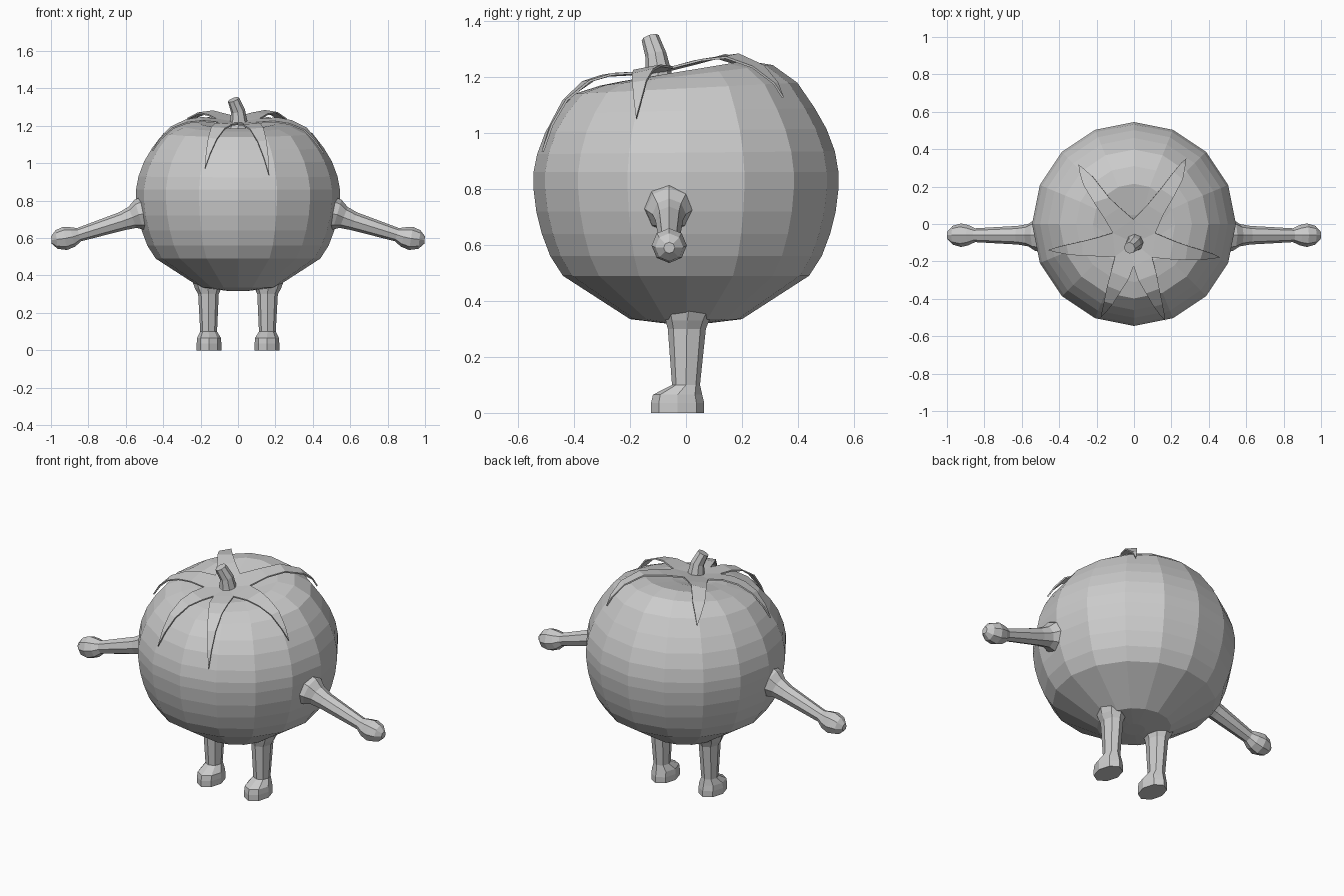
import bpy, bmesh, math
from mathutils import Vector
from mathutils.bvhtree import BVHTree

if "Cube" in bpy.data.objects:
    bpy.data.objects.remove(bpy.data.objects["Cube"])

grey = bpy.data.materials.new("plain_grey")
grey.diffuse_color = (0.6, 0.6, 0.6, 1)
grey.use_nodes = True
grey.node_tree.nodes["Principled BSDF"].inputs["Base Color"].default_value = grey.diffuse_color


def finish(bm, name):
    bmesh.ops.recalc_face_normals(bm, faces=bm.faces)
    me = bpy.data.meshes.new(name)
    bm.to_mesh(me)
    me.materials.append(grey)
    ob = bpy.data.objects.new(name, me)
    bpy.context.collection.objects.link(ob)
    return ob


def loft(rings):
    """Skin a list of point rings and cap both ends."""
    bm = bmesh.new()
    vs = [[bm.verts.new(p) for p in r] for r in rings]
    n = len(vs[0])
    for a, b in zip(vs, vs[1:]):
        for i in range(n):
            j = (i + 1) % n
            bm.faces.new((a[i], a[j], b[j], b[i]))
    bm.faces.new(vs[0][::-1])
    bm.faces.new(vs[-1])
    bmesh.ops.recalc_face_normals(bm, faces=bm.faces)
    return bm


def angles(n):
    return [2 * math.pi * i / n for i in range(n)]


def tube(path, side, n=8):
    """Rings of (x, y, z, radius) set square to the path."""
    pts = [Vector(p[:3]) for p in path]
    rings = []
    for i, p in enumerate(pts):
        t = (pts[min(i + 1, len(pts) - 1)] - pts[max(i - 1, 0)]).normalized()
        u = (side - t * side.dot(t)).normalized()
        v = t.cross(u)
        r = path[i][3]
        rings.append([p + u * r * math.cos(a) + v * r * math.sin(a) for a in angles(n)])
    return loft(rings)


# Body: 16-sided rings (radius, centre y, height, backward slope)
body_rings = [(.06, 0, .318, 0), (.2, 0, .335, 0), (.44, 0, .49, 0), (.485, 0, .56, 0),
              (.515, 0, .64, 0), (.535, 0, .72, 0), (.545, 0, .80, 0), (.545, 0, .86, 0),
              (.532, 0, .93, .01), (.502, 0, 1.01, .01), (.46, 0, 1.08, .02),
              (.398, 0, 1.16, .05), (.31, 0, 1.206, .12), (.22, -.005, 1.222, .165),
              (.12, -.07, 1.2, .15), (.05, -.09, 1.18, .1)]
bm = loft([[(r * math.cos(a), cy + r * math.sin(a), z + s * r * math.sin(a))
            for a in angles(16)] for r, cy, z, s in body_rings])
surface = BVHTree.FromBMesh(bm)
finish(bm, "body")

# Calyx: six leaves lying over the body, joined by a small star centre
centre = Vector((0, -.1, 1.215))
tips = [Vector(t) for t in ((.47, -.18, 1.06), (.28, .35, 1.13), (-.29, .31, 1.14),
                            (-.46, -.14, 1.07), (-.18, -.51, .975), (.17, -.53, .94))]
heading = [math.atan2(t.y - centre.y, t.x - centre.x) for t in tips]
bm = bmesh.new()
mid = bm.verts.new(centre)
notches = []
for i, h in enumerate(heading):
    nxt = heading[(i + 1) % 6]
    a = h + ((nxt - h) % (2 * math.pi)) / 2
    off = Vector((math.cos(a), math.sin(a), 0)) * .125
    notches.append(bm.verts.new(centre + off + Vector((0, 0, .012 + .15 * off.y))))


def drape(p, lift):
    loc, nor, _, _ = surface.find_nearest(p)
    return loc + nor * lift


for i, tip in enumerate(tips):
    right, left = notches[i - 1], notches[i]
    bm.faces.new((mid, right, left))
    side = Vector((-math.sin(heading[i]), math.cos(heading[i]), 0))
    for t in (.42, .58, .74, .88):
        p = centre.lerp(tip, t)
        p.z = centre.z + (tip.z - centre.z) * t ** 3
        w = .062 * ((1 - t) / .72) ** .9
        lift = .012 + .022 * math.sin(math.pi * t)
        r2 = bm.verts.new(drape(p - side * w, lift))
        l2 = bm.verts.new(drape(p + side * w, lift))
        bm.faces.new((right, r2, l2, left))
        right, left = r2, l2
    bm.faces.new((right, bm.verts.new(drape(tip, .015)), left))
calyx = finish(bm, "calyx")
thick = calyx.modifiers.new("thickness", 'SOLIDIFY')
thick.thickness = .008
thick.offset = 0

# Stem: short bent stalk
finish(tube([(0, -.1, 1.18, .055), (.004, -.1, 1.225, .046), (0, -.108, 1.28, .038),
             (-.024, -.128, 1.34, .032)], Vector((1, 0, 0))), "stem")

# Arms and legs, one for each side
arm_path = [(.48, .735, .095), (.53, .725, .083), (.565, .71, .06), (.62, .69, .05),
            (.85, .618, .037), (.885, .606, .054), (.925, .598, .063), (.97, .592, .05),
            (.998, .59, .02)]
leg_rings = [(.16, .01, .37, .085, .095), (.16, .005, .33, .07, .078), (.158, .003, .3, .055, .068),
             (.157, 0, .1, .045, .05), (.155, -.03, .065, .064, .088),
             (.155, -.03, .035, .066, .095), (.155, -.03, 0, .066, .095)]
for sx, label in ((1, "left"), (-1, "right")):
    finish(tube([(sx * x, -.06, z, r) for x, z, r in arm_path], Vector((0, 1, 0))), label + "_arm")
    finish(loft([[(sx * cx + rx * math.cos(a), cy + ry * math.sin(a), z) for a in angles(8)]
                 for cx, cy, z, rx, ry in leg_rings]), label + "_leg")
